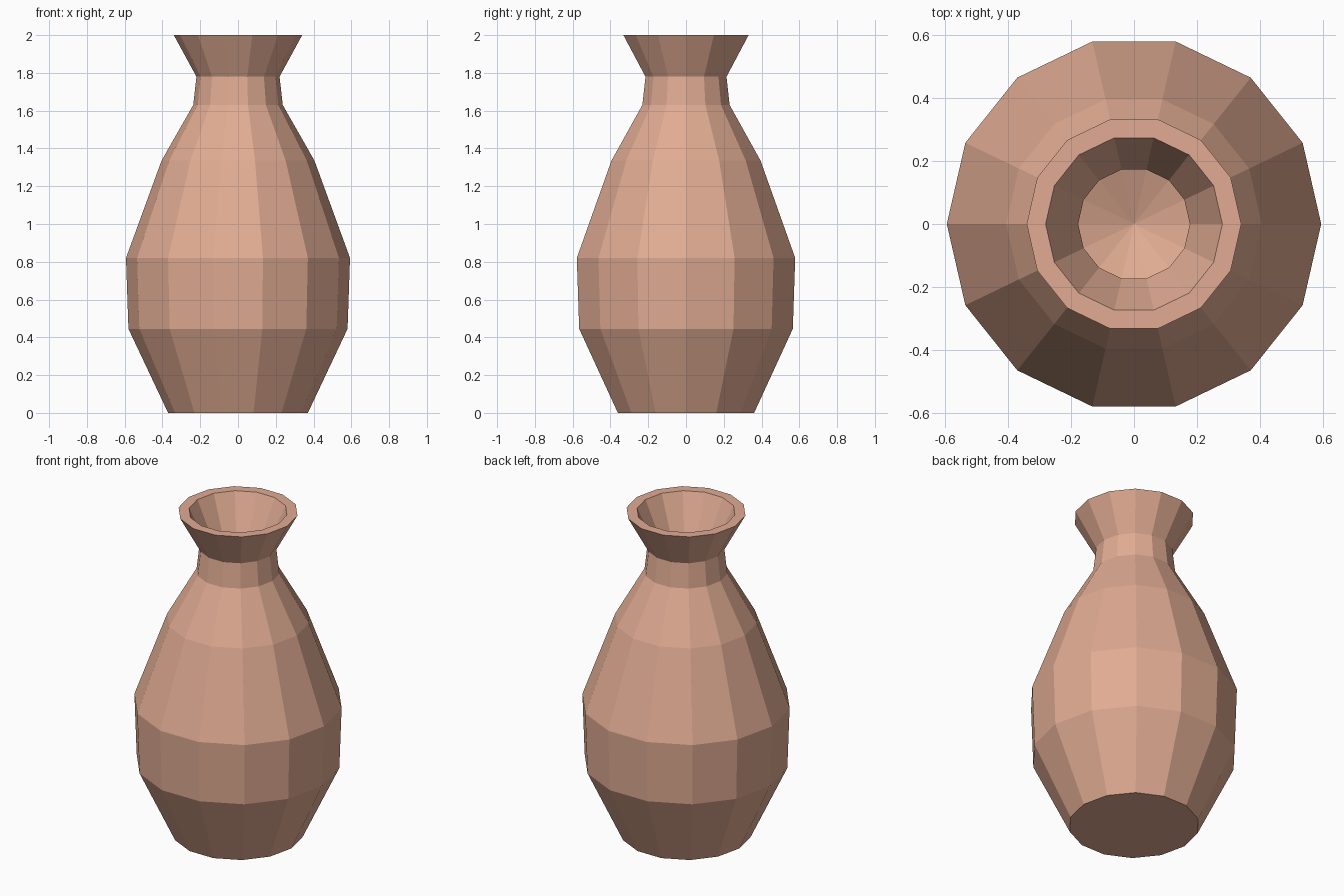
import bpy, bmesh
from math import cos, sin, tau

# Remove the default cube
cube = bpy.data.objects.get("Cube")
if cube:
    bpy.data.objects.remove(cube, do_unlink=True)

SIDES = 14


def flat_material(name, colour):
    mat = bpy.data.materials.new(name)
    mat.use_nodes = True
    mat.diffuse_color = colour
    mat.node_tree.nodes["Principled BSDF"].inputs["Base Color"].default_value = colour
    return mat


def lathe(name, profile, mat):
    """Turn a (radius, height) profile around z; radius 0 makes a single point."""
    bm = bmesh.new()
    rings = []
    for r, z in profile:
        if r == 0:
            rings.append([bm.verts.new((0, 0, z))] * SIDES)
        else:
            rings.append([bm.verts.new((r * cos(tau * i / SIDES),
                                        r * sin(tau * i / SIDES), z))
                          for i in range(SIDES)])
    for low, high in zip(rings, rings[1:]):
        for i in range(SIDES):
            j = (i + 1) % SIDES
            corners = dict.fromkeys((low[i], low[j], high[j], high[i]))
            bm.faces.new(list(corners))
    # Flat base
    bm.faces.new(rings[0][::-1])
    bmesh.ops.recalc_face_normals(bm, faces=bm.faces)
    mesh = bpy.data.meshes.new(name)
    bm.to_mesh(mesh)
    bm.free()
    mesh.materials.append(mat)
    obj = bpy.data.objects.new(name, mesh)
    bpy.context.collection.objects.link(obj)
    return obj


terracotta = flat_material("terracotta", (0.75, 0.41, 0.29, 1))

# Outer wall from foot to flared lip
outer = [(0.37, 0), (0.58, 0.445), (0.593, 0.82), (0.405, 1.335),
         (0.237, 1.63), (0.22, 1.78), (0.34, 2)]
# Inner wall from lip to dished floor
inner = [(0.28, 2), (0.177, 1.78), (0.19, 1.62), (0.35, 1.32), (0.53, 0.81),
         (0.52, 0.46), (0.37, 0.18), (0, 0.04)]

lathe("vase", outer + inner, terracotta)
